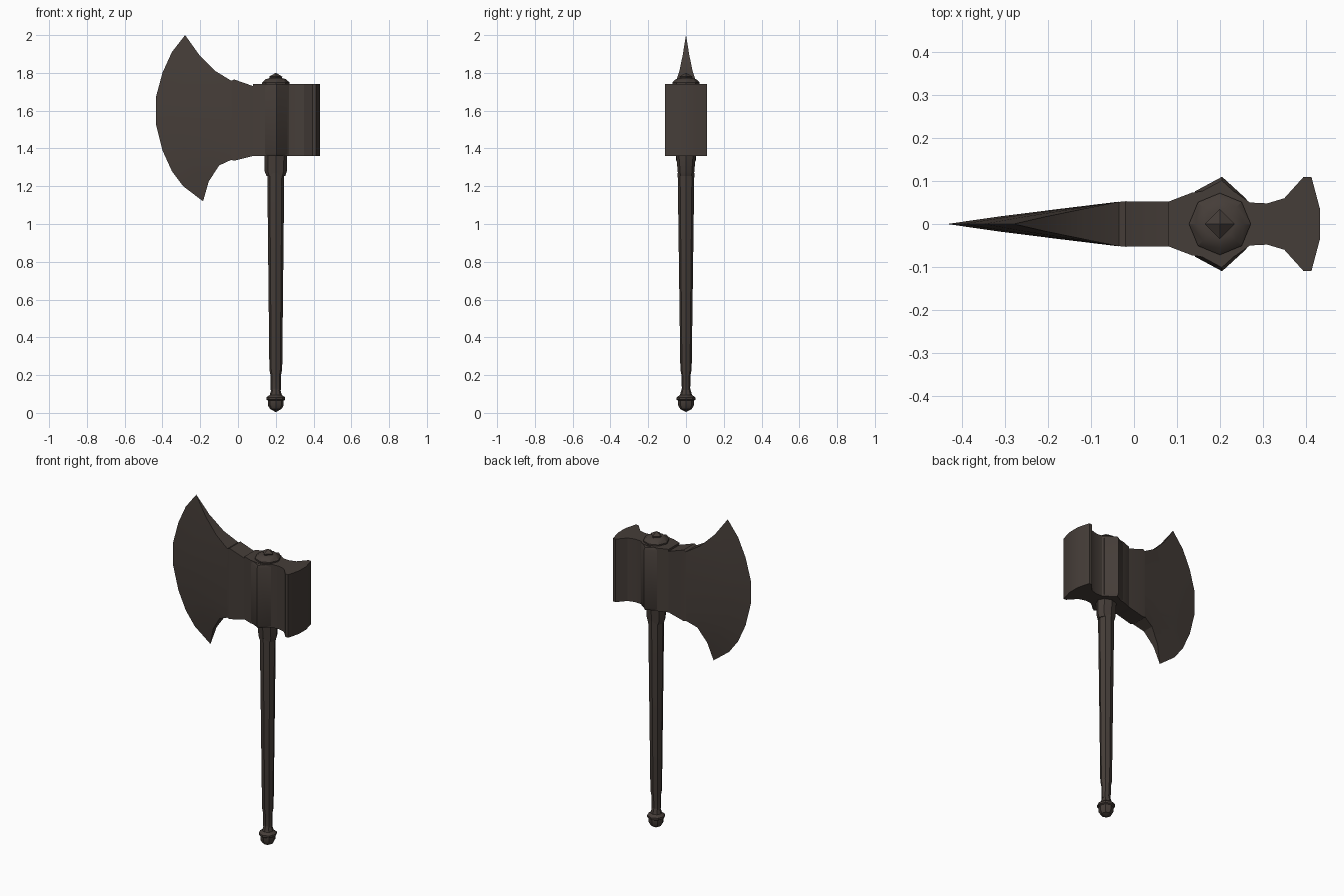
import bpy, bmesh, math
from mathutils import Vector

if "Cube" in bpy.data.objects:
    bpy.data.objects.remove(bpy.data.objects["Cube"])

CX = 0.2  # haft axis

iron = bpy.data.materials.new("dark brown iron")
iron.diffuse_color = (0.060, 0.047, 0.040, 1)
iron.use_nodes = True
iron.node_tree.nodes["Principled BSDF"].inputs["Base Color"].default_value = iron.diffuse_color


def finish(name, bm, angle=30):
    bmesh.ops.remove_doubles(bm, verts=bm.verts, dist=1e-5)
    bmesh.ops.recalc_face_normals(bm, faces=bm.faces)
    me = bpy.data.meshes.new(name)
    bm.to_mesh(me)
    bm.free()
    me.materials.append(iron)
    ob = bpy.data.objects.new(name, me)
    bpy.context.collection.objects.link(ob)
    bpy.ops.object.select_all(action='DESELECT')
    ob.select_set(True)
    bpy.context.view_layer.objects.active = ob
    bpy.ops.object.shade_smooth_by_angle(angle=math.radians(angle))
    return ob


def loft(name, rings, angle=30):
    """Skin closed rings of equal length and cap both ends."""
    bm = bmesh.new()
    vs = [[bm.verts.new(p) for p in r] for r in rings]
    n = len(rings[0])
    for a, b in zip(vs, vs[1:]):
        for i in range(n):
            j = (i + 1) % n
            bm.faces.new((a[i], a[j], b[j], b[i]))
    bm.faces.new(vs[0])
    bm.faces.new(vs[-1])
    return finish(name, bm, angle)


def turned(name, profile, sides=8, angle=30):
    """Profile rows: x radius, y radius, z."""
    rings = [[(CX + rx * math.cos(k * math.tau / sides),
               ry * math.sin(k * math.tau / sides), z) for k in range(sides)]
             for rx, ry, z in profile]
    return loft(name, rings, angle)


def plan_prism(name, half, levels, centre=CX):
    """Mirror a half plan outline across y; levels: z, scale about centre."""
    full = half + [(x, -y) for x, y in reversed(half)]
    return loft(name, [[(centre + (x - centre) * s, y * s, z) for x, y in full]
                       for z, s in levels])


# Haft, collar and pommel
turned("haft", [(.028, .022, .12), (.028, .024, .20), (.034, .030, .23),
                (.045, .044, 1.27)])
turned("collar", [(.05, .042, 1.255), (.059, .044, 1.28), (.06, .052, 1.36)])
turned("pommel", [(.001, .001, 0.005), (.030, .030, .02), (.042, .042, .04),
                  (.042, .042, .065), (.05, .05, .07), (.05, .05, .082),
                  (.032, .032, .095), (.022, .022, .13)])

# Head body with hammer poll
plan_prism("hammer_poll", [(.08, .052), (.135, .073), (.18, .08), (.235, .075),
                           (.27, .05), (.31, .048), (.35, .06), (.395, .11),
                           (.413, .11), (.433, .035)],
           [(1.36, 1), (1.742, 1)])

# Raised eye ridge with chamfered ends
plan_prism("eye_ridge", [(.142, .076), (.205, .11), (.262, .058)],
           [(1.36, .92), (1.375, 1), (1.725, 1), (1.74, .92)])

# Cap and pyramid stud
turned("top_cap", [(.072, .072, 1.735), (.072, .072, 1.75),
                   (.055, .055, 1.766), (.035, .035, 1.772)])
turned("top_stud", [(.028, .028, 1.765), (.035, .035, 1.78),
                    (.001, .001, 1.80)], sides=4)

# Neck between eye and blade
loft("blade_neck", [[(x, -h, b), (x, h, b), (x, h, t), (x, -h, t)]
                    for x, h, b, t in [(.10, .052, 1.36, 1.73),
                                       (.08, .052, 1.36, 1.73),
                                       (-.02, .053, 1.335, 1.765),
                                       (-.04, .051, 1.34, 1.755)]])

# Blade: patch between neck, rims and cutting edge
top = [(-.035, 1.758), (-.12, 1.81), (-.205, 1.895), (-.28, 2.0)]
bottom = [(-.035, 1.34), (-.10, 1.31), (-.155, 1.225), (-.185, 1.12)]
edge = [(-.185, 1.12), (-.29, 1.20), (-.35, 1.28), (-.40, 1.39), (-.435, 1.53),
        (-.435, 1.67), (-.40, 1.80), (-.35, 1.91), (-.28, 2.0)]
top, bottom, edge = ([Vector(p) for p in s] for s in (top, bottom, edge))
bm = bmesh.new()
nu, nv = len(top), len(edge)
sheets = []
for side in (-1, 1):
    grid = []
    for i in range(nu):
        u = i / (nu - 1)
        col = []
        for j in range(nv):
            v = j / (nv - 1)
            p = (bottom[i].lerp(top[i], v)
                 + bottom[0].lerp(top[0], v).lerp(edge[j], u)
                 - bottom[0].lerp(bottom[-1], u).lerp(
                     top[0].lerp(top[-1], u), v))
            col.append(bm.verts.new((p.x, side * .052 * (1 - u), p.y)))
        grid.append(col)
    for i in range(nu - 1):
        for j in range(nv - 1):
            bm.faces.new((grid[i][j], grid[i + 1][j],
                          grid[i + 1][j + 1], grid[i][j + 1]))
    sheets.append(grid)
a, b = sheets
for j in (0, nv - 1):  # rims
    for i in range(nu - 1):
        bm.faces.new((a[i][j], a[i + 1][j], b[i + 1][j], b[i][j]))
for j in range(nv - 1):  # inner end
    bm.faces.new((a[0][j], a[0][j + 1], b[0][j + 1], b[0][j]))
finish("axe_blade", bm)
